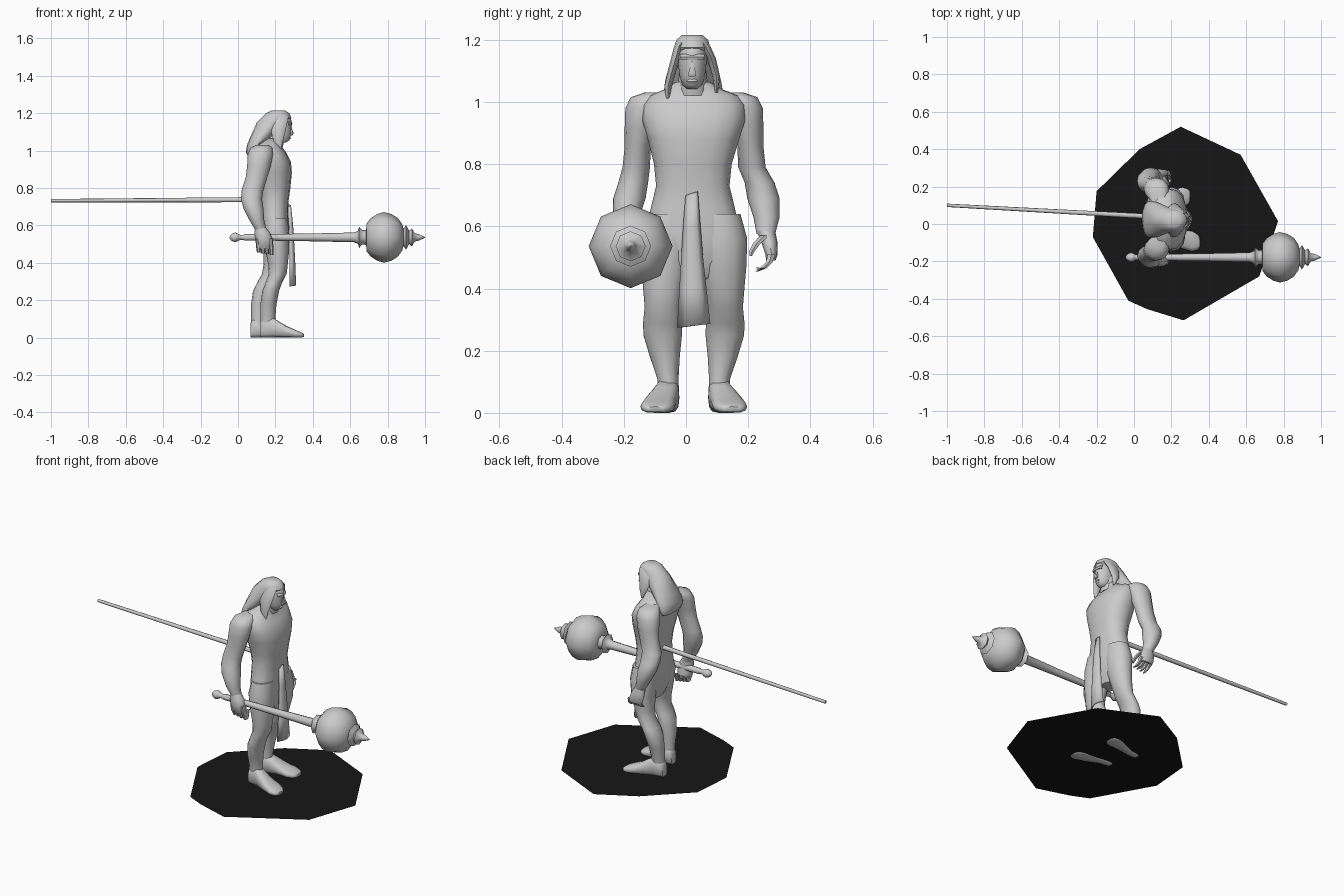
import bpy, bmesh, math


def material(name, rgb):
    m = bpy.data.materials.new(name)
    m.diffuse_color = (*rgb, 1)
    return m


GREY = material("stone grey", (0.6, 0.6, 0.6))
BLACK = material("black", (0.008, 0.008, 0.008))


def finish(name, bm, mat, angle=50):
    me = bpy.data.meshes.new(name)
    bm.to_mesh(me)
    bm.free()
    me.materials.append(mat)
    ob = bpy.data.objects.new(name, me)
    bpy.context.collection.objects.link(ob)
    bpy.ops.object.select_all(action='DESELECT')
    ob.select_set(True)
    bpy.context.view_layer.objects.active = ob
    bpy.ops.object.shade_smooth_by_angle(angle=math.radians(angle))
    return ob


def loft(name, sections, sides=12, axis='z', power=1.0, angle=50):
    """Skin elliptical rings (x, y, z, ra, rb): ra,rb = x,y radii (axis z) or y,z radii (axis x)."""
    bm = bmesh.new()
    rings = []
    for x, y, z, ra, rb in sections:
        ring = []
        for k in range(sides):
            a = 2 * math.pi * k / sides
            c, s = math.cos(a), math.sin(a)
            c = math.copysign(abs(c) ** power, c) * ra
            s = math.copysign(abs(s) ** power, s) * rb
            p = (x + c, y + s, z) if axis == 'z' else (x, y + c, max(0, z + s))
            ring.append(bm.verts.new(p))
        rings.append(ring)
    for r, q in zip(rings, rings[1:]):
        for k in range(sides):
            j = (k + 1) % sides
            bm.faces.new((r[k], r[j], q[j], q[k]))
    bm.faces.new(rings[0])
    bm.faces.new(rings[-1])
    bmesh.ops.recalc_face_normals(bm, faces=bm.faces)
    return finish(name, bm, GREY, angle)


# Torso, neck and head
loft("torso", [
    (.200, .022, .43, .045, .06), (.200, .022, .49, .065, .13),
    (.200, .022, .58, .073, .150), (.195, .022, .66, .073, .135),
    (.195, .022, .73, .075, .118), (.195, .022, .80, .085, .125),
    (.190, .024, .88, .098, .147), (.185, .025, .94, .098, .165),
    (.170, .026, .99, .088, .165), (.160, .026, 1.02, .075, .145),
    (.165, .024, 1.04, .065, .095), (.180, .022, 1.065, .055, .055)], 16, power=.85)
loft("neck", [(.185, .022, 1.02, .055, .055), (.205, .022, 1.10, .05, .042)])
loft("head", [
    (.235, .020, 1.042, .020, .018), (.232, .020, 1.055, .043, .032),
    (.228, .020, 1.085, .055, .041), (.225, .020, 1.12, .060, .045),
    (.222, .020, 1.15, .066, .048), (.215, .020, 1.18, .066, .045),
    (.210, .020, 1.20, .040, .030)])
loft("nose", [(.286, .020, 1.082, .005, .013), (.288, .020, 1.092, .010, .014),
              (.283, .020, 1.115, .006, .007), (.282, .020, 1.137, .004, .005)], 6)
loft("brow", [(.276, .020, 1.135, .012, .036), (.277, .020, 1.145, .014, .040),
              (.270, .020, 1.155, .012, .038)], 8)
loft("lips", [(.272, .020, 1.058, .004, .014), (.275, .020, 1.066, .008, .018),
              (.274, .020, 1.074, .005, .012)], 8)

# Hair: a cap sweeping down the back, and two tapered front locks
loft("hair", [
    (.075, .025, .965, .020, .085), (.078, .025, .99, .036, .098),
    (.095, .024, 1.03, .047, .098), (.122, .023, 1.07, .058, .092),
    (.148, .022, 1.11, .065, .080), (.178, .021, 1.15, .078, .066),
    (.205, .020, 1.175, .080, .060), (.213, .020, 1.20, .062, .052),
    (.215, .020, 1.215, .035, .034)], 14)
for side, tip, low in ((-1, -.075, 1.0), (1, .085, 1.03)):
    loft("front_hair_lock", [
        (.225, .020 + side * .078, low, .004, .004),
        (.215, .020 + side * .078, low + .05, .025, .012),
        (.215, .020 + side * .062, low + .11, .040, .014),
        (.225, .020 + side * .042, 1.18, .045, .016),
        (.225, .020 + side * .020, 1.21, .025, .012)], 8)


# Limbs: the far side mirrors the near side, with that leg set a little further back
def near(s):
    return s


def far_arm(s):
    return (s[0], .052 - s[1] + (.015 if s[2] < .75 else 0)) + s[2:]


def far_leg(s):
    back = .05 * min(1, max(0, (.52 - s[2]) / .25))
    return (s[0] - back, .05 - s[1]) + s[2:]


ARM = [(.130, -.090, 1.03, .035, .045), (.125, -.120, 1.015, .058, .058),
       (.120, -.135, .98, .068, .060), (.112, -.147, .92, .063, .050),
       (.100, -.155, .86, .058, .042), (.078, -.160, .79, .058, .044),
       (.072, -.170, .74, .056, .048), (.083, -.182, .69, .053, .052),
       (.100, -.192, .63, .040, .042), (.122, -.190, .575, .030, .030)]
LEG = [(.205, -.050, .64, .060, .075), (.203, -.062, .56, .070, .085),
       (.210, -.068, .47, .064, .076), (.214, -.073, .39, .052, .064),
       (.212, -.075, .34, .048, .058), (.190, -.076, .29, .044, .062),
       (.175, -.075, .25, .045, .062), (.163, -.068, .18, .043, .048),
       (.160, -.058, .11, .040, .034), (.160, -.056, .05, .040, .034)]
FOOT = [(.120, -.055, .040, .024, .040), (.135, -.055, .050, .034, .050),
        (.180, -.060, .055, .038, .055), (.220, -.072, .043, .044, .043),
        (.260, -.083, .031, .050, .031), (.310, -.092, .020, .055, .020),
        (.340, -.096, .014, .042, .014), (.352, -.098, .012, .025, .008)]

for word, arm, leg in (("near", near, near), ("far", far_arm, far_leg)):
    loft(word + "_arm", [arm(s) for s in ARM])
    loft(word + "_leg", [leg(s) for s in LEG])
    dx = 0 if word == "near" else -.052
    loft(word + "_foot", [(s[0] + dx, s[1] if not dx else .05 - s[1]) + s[2:] for s in FOOT],
         axis='x', power=.7)

# Near hand, closed round the shaft
loft("gripping_hand", [(.120, -.190, .59, .028, .030), (.130, -.195, .56, .042, .032),
                       (.138, -.195, .53, .045, .034), (.140, -.190, .50, .044, .034),
                       (.142, -.182, .475, .036, .028)])
for k in range(4):
    x = .105 + k * .023
    loft("gripping_finger", [(x, -.200, .53, .012, .018), (x + .003, -.198, .49, .012, .016),
                             (x + .006, -.180, .455 - k * .004, .010, .018),
                             (x + .005, -.158, .49, .009, .010)], 6)

# Far hand, hanging open with curled fingers
loft("open_hand", [(.122, .257, .585, .028, .030), (.130, .268, .55, .042, .026),
                   (.140, .275, .51, .046, .020), (.145, .273, .49, .042, .015)])
for k in range(4):
    x = .112 + k * .023
    loft("open_finger", [(x, .275, .51, .012, .014), (x + .004, .268, .485, .012, .012),
                         (x + .008, .248, .465, .010, .012),
                         (x + .010, .228, .455 + k * .004, .006, .006)], 6)
loft("thumb", [(.150, .252, .57, .014, .016), (.170, .228, .545, .014, .014),
               (.180, .212, .52, .010, .010), (.182, .208, .505, .005, .005)], 6)

# Hanging loin cloth with soft folds
bm = bmesh.new()
rows = []
for z, y0, y1, x in ((.705, .002, .034, .272), (.60, -.006, .042, .280),
                     (.50, -.012, .050, .284), (.40, -.018, .061, .286), (.28, -.025, .074, .287)):
    rows.append([bm.verts.new((x + f * (y1 - y0), y0 + (y1 - y0) * t, z + .012 * (t - .5)))
                 for t, f in ((0, -.08), (.25, .12), (.5, .18), (.8, .14), (1, -.08))])
for a, b in zip(rows, rows[1:]):
    for k in range(4):
        bm.faces.new((a[k], b[k], b[k + 1], a[k + 1]))
cloth = finish("loin_cloth", bm, GREY)
solid = cloth.modifiers.new("thickness", 'SOLIDIFY')
solid.thickness = .012
solid.offset = 0

# Mace: one turned eight-sided profile of (x, radius)
PROFILE = [(-.045, .004), (-.035, .018), (-.015, .026), (.000, .020), (.010, .014),
           (.030, .014), (.035, .018), (.20, .018), (.40, .021), (.62, .026), (.64, .034),
           (.648, .056), (.665, .038), (.685, .040), (.688, .075), (.71, .103), (.745, .125),
           (.78, .135), (.82, .125), (.855, .103), (.878, .070), (.885, .045),
           (.898, .066), (.915, .036), (.930, .048), (.945, .022), (.965, .018), (1.0, .002)]
loft("mace", [(x, -.178, .536, r, r) for x, r in PROFILE], 8, axis='x')

# Long straight rod behind the waist
loft("back_rod", [(-1, .100, .732, .009, .009), (.16, .036, .738, .014, .014)], 8, axis='x')

# Flat irregular ground plate
bm = bmesh.new()
outline = [(.25, .52), (.03, .40), (-.20, .175), (-.22, -.07), (-.03, -.41), (.07, -.455),
           (.265, -.515), (.67, -.28), (.77, .015), (.57, .37)]
bm.faces.new([bm.verts.new((x, y, .005)) for x, y in outline])
finish("base_plate", bm, BLACK)
